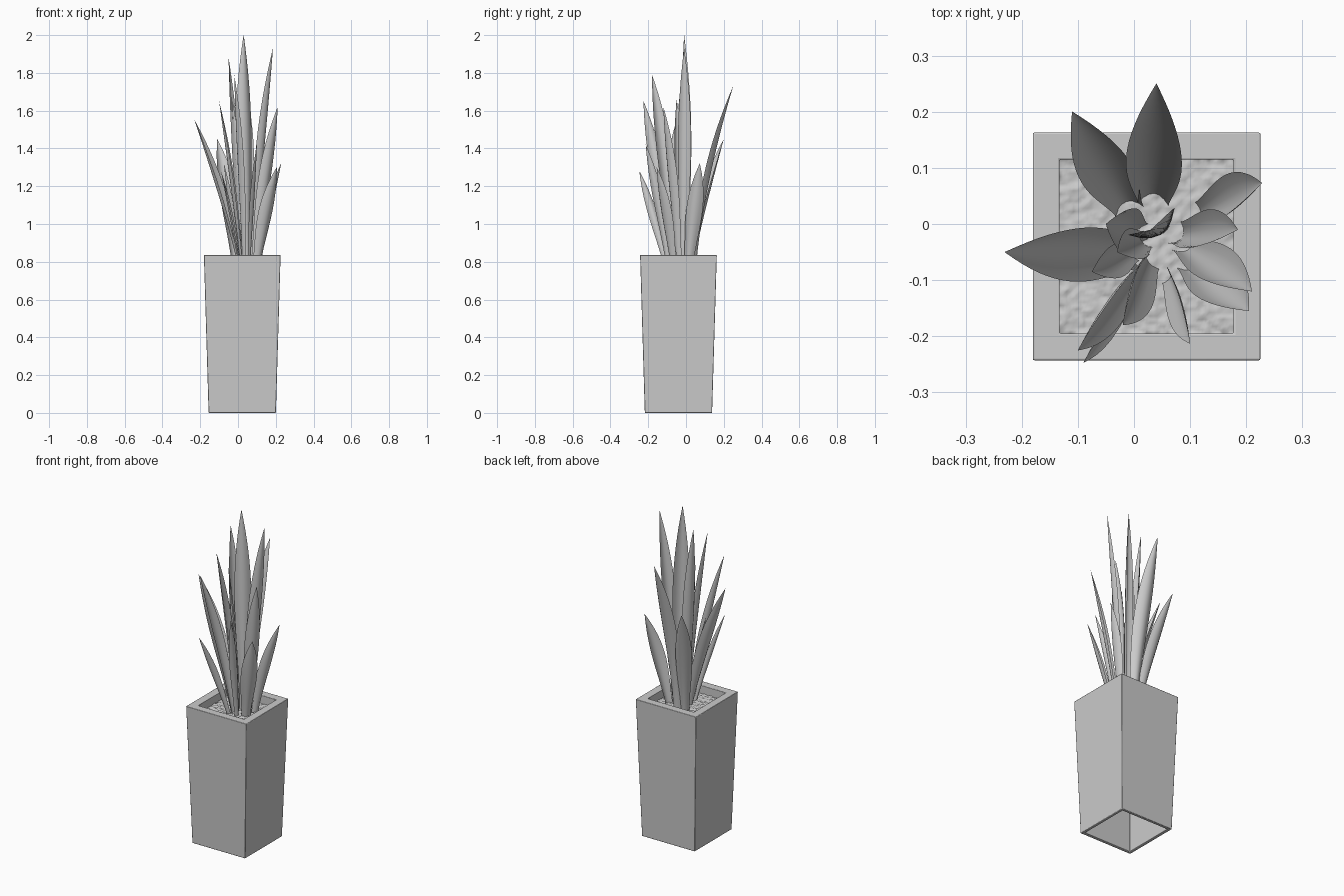
import bpy, bmesh, math, random
from mathutils import Vector

if "Cube" in bpy.data.objects:
    bpy.data.objects.remove(bpy.data.objects["Cube"])

random.seed(4)
CX, CY = 0.0225, -0.04      # planter centre
SOIL = 0.785


def make_object(name, bm, angle=40):
    mesh = bpy.data.meshes.new(name)
    bm.to_mesh(mesh)
    bm.free()
    ob = bpy.data.objects.new(name, mesh)
    bpy.context.collection.objects.link(ob)
    bpy.ops.object.select_all(action='DESELECT')
    ob.select_set(True)
    bpy.context.view_layer.objects.active = ob
    bpy.ops.object.shade_smooth_by_angle(angle=math.radians(angle))
    return ob


# Planter: tapered square tube, open below
bm = bmesh.new()
loops = []
for half, z in [(0.178, 0), (0.203, 0.836), (0.155, 0.836), (0.155, 0.77), (0.16, 0)]:
    loops.append([bm.verts.new((CX + sx * half, CY + sy * half, z))
                  for sx, sy in ((-1, -1), (1, -1), (1, 1), (-1, 1))])
for k in range(len(loops)):
    a, b = loops[k], loops[(k + 1) % len(loops)]
    for i in range(4):
        j = (i + 1) % 4
        bm.faces.new((a[i], a[j], b[j], b[i]))
bmesh.ops.recalc_face_normals(bm, faces=bm.faces)
planter = make_object("planter", bm, 30)
bev = planter.modifiers.new("soft_edges", 'BEVEL')
bev.width = 0.003
bev.segments = 2

# Gravel: bumpy grid inside the rim
bm = bmesh.new()
bmesh.ops.create_grid(bm, x_segments=50, y_segments=50, size=0.155)
for v in bm.verts:
    v.co += Vector((CX, CY, SOIL + random.uniform(-0.004, 0.004)))
make_object("gravel", bm, 80)


def leaf(index, base, tip, width, bend=0.3, facing=None):
    """Pointed, channelled blade swept along a curve from base to tip."""
    p0 = Vector((base[0], base[1], SOIL - 0.02))
    p2 = Vector(tip)
    p1 = p0.lerp(p2, bend)
    p1.z = p0.z + (p2.z - p0.z) * 0.5
    ang = math.radians(facing)
    out = Vector((math.cos(ang), math.sin(ang), 0))
    side = Vector((-out.y, out.x, 0))
    bm = bmesh.new()
    rows, cols = 20, 6
    grid = []
    for r in range(rows + 1):
        t = r / rows
        c = p0 * (1 - t) ** 2 + p1 * 2 * t * (1 - t) + p2 * t * t
        # narrow foot, widest past the middle, pointed tip
        if t < 0.55:
            s = t / 0.55
            w = 0.55 + 0.45 * s * s * (3 - 2 * s)
        else:
            s = (t - 0.55) / 0.45
            w = max(1 - s ** 2.1, 0.01)
        cup = 0.36 - 0.12 * t
        row = []
        for k in range(cols + 1):
            u = 2 * k / cols - 1
            h = width * w / 2
            row.append(bm.verts.new(c + side * u * h - out * (u * u - 0.4) * h * cup * 2))
        grid.append(row)
    for r in range(rows):
        for k in range(cols):
            bm.faces.new((grid[r][k], grid[r][k + 1], grid[r + 1][k + 1], grid[r + 1][k]))
    make_object(f"leaf_{index:02d}", bm, 60)


# Leaves: foot (x, y), tip (x, y, z), width, bend, facing in degrees
leaves = [
    ((0.05, -0.01), (0.03, -0.01, 2.0), 0.095, 0.5, -60),
    ((0.08, -0.02), (0.185, -0.01, 1.93), 0.08, 0.3, -30),
    ((0.01, -0.02), (-0.05, 0.0, 1.88), 0.085, 0.4, 165),
    ((0.03, -0.06), (-0.02, -0.18, 1.79), 0.08, 0.28, -165),
    ((0.035, 0.045), (0.04, 0.25, 1.73), 0.10, 0.18, 85),
    ((0.02, -0.07), (-0.10, -0.225, 1.65), 0.075, 0.35, -185),
    ((0.09, -0.04), (0.21, -0.12, 1.62), 0.08, 0.35, -55),
    ((0.01, -0.05), (-0.23, -0.05, 1.55), 0.10, 0.35, 165),
    ((-0.01, 0.03), (-0.11, 0.20, 1.45), 0.095, 0.3, 110),
    ((0.06, -0.09), (0.10, -0.213, 1.42), 0.055, 0.35, -15),
    ((0.01, -0.10), (-0.09, -0.247, 1.28), 0.05, 0.4, -190),
    ((0.11, 0.01), (0.228, 0.073, 1.32), 0.09, 0.35, -15),
    ((0.10, -0.07), (0.205, -0.155, 1.30), 0.09, 0.4, -55),
    ((0.0, -0.05), (-0.075, -0.085, 1.32), 0.06, 0.4, -165),
    ((0.02, -0.03), (-0.03, -0.05, 1.66), 0.06, 0.4, -150),
]
for n, spec in enumerate(leaves, 1):
    leaf(n, *spec)
